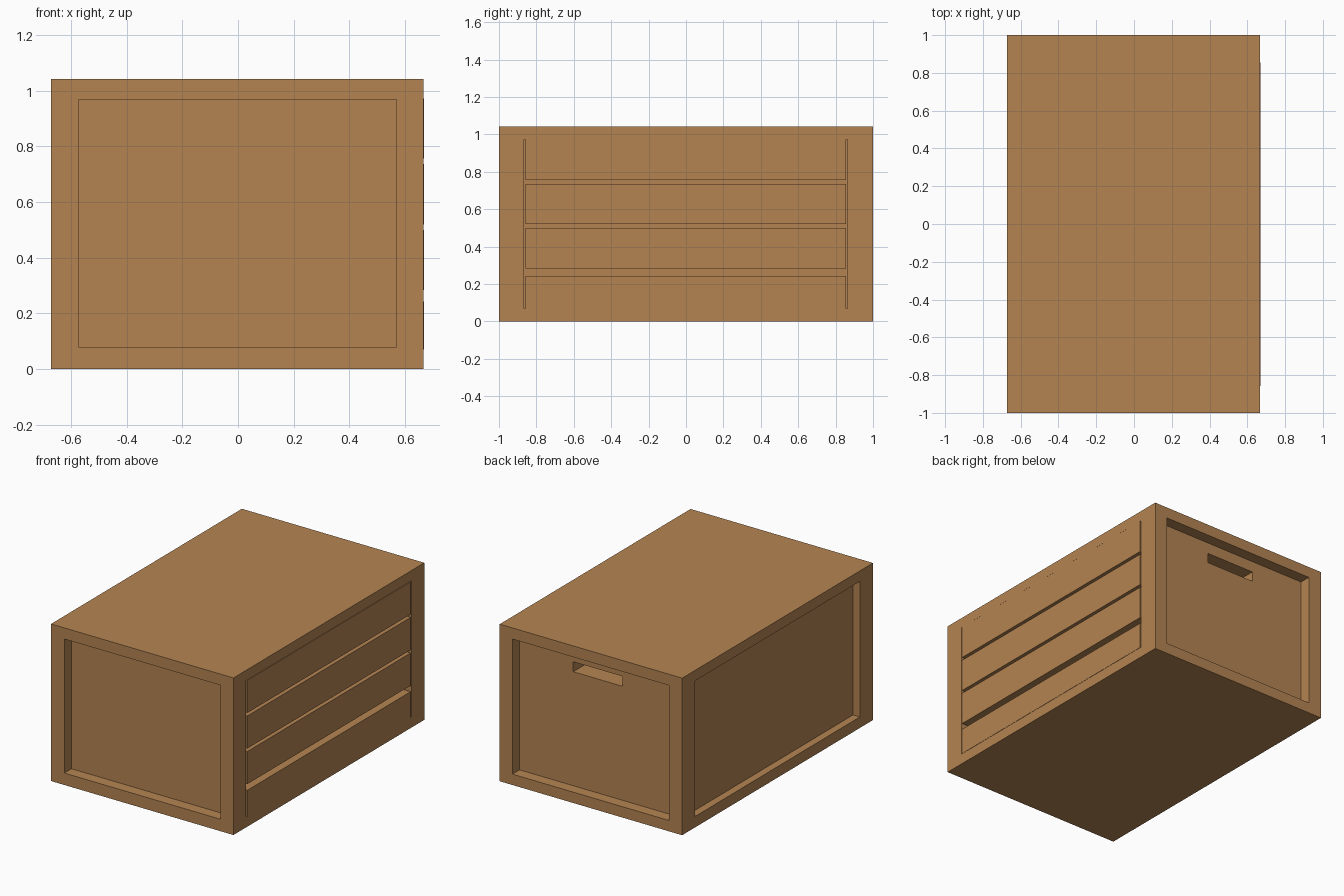
import bpy
import bmesh
from mathutils import Matrix, Vector

if "Cube" in bpy.data.objects:
    bpy.data.objects.remove(bpy.data.objects["Cube"])

wood = bpy.data.materials.new("warm_wood")
wood.diffuse_color = (0.456, 0.231, 0.084, 1)
wood.use_nodes = True
wood.node_tree.nodes["Principled BSDF"].inputs["Base Color"].default_value = wood.diffuse_color


def box(name, lo, hi):
    """Axis-aligned box between two corners."""
    lo, hi = Vector(lo), Vector(hi)
    bm = bmesh.new()
    m = Matrix.Translation((lo + hi) / 2) @ Matrix.Diagonal((*(hi - lo), 1))
    bmesh.ops.create_cube(bm, size=1, matrix=m)
    mesh = bpy.data.meshes.new(name)
    bm.to_mesh(mesh)
    bm.free()
    mesh.materials.append(wood)
    ob = bpy.data.objects.new(name, mesh)
    bpy.context.collection.objects.link(ob)
    return ob


def cut(target, lo, hi):
    """Carve a box out of the target, then drop the cutter."""
    cutter = box("cutter", lo, hi)
    cutter.hide_render = True
    mod = target.modifiers.new("cut", 'BOOLEAN')
    mod.operation = 'DIFFERENCE'
    mod.solver = 'EXACT'
    mod.object = cutter
    bpy.context.view_layer.objects.active = target
    bpy.ops.object.modifier_apply(modifier=mod.name)
    bpy.data.objects.remove(cutter)


# Crate body
body = box("crate_body", (-0.672, -1, 0), (0.667, 1, 1.042))

# Recessed end panels, front and back
cut(body, (-0.574, -1.2, 0.079), (0.57, -0.925, 0.968))
cut(body, (-0.574, 0.925, 0.072), (0.574, 1.2, 0.968))

# Recessed left panel and right slat opening
cut(body, (-0.9, -0.863, 0.073), (-0.622, 0.863, 0.972))
cut(body, (0.612, -0.867, 0.07), (0.9, 0.864, 0.974))

# Hand hole in the back panel
cut(body, (-0.18, 0.79, 0.828), (0.18, 1.1, 0.894))

# Slats filling the right side, with narrow gaps
for i, (z0, z1) in enumerate([(0.07, 0.243), (0.284, 0.5), (0.52, 0.736), (0.756, 0.972)]):
    box(f"side_slat_{i + 1}", (0.607, -0.858, z0), (0.669, 0.855, z1))
